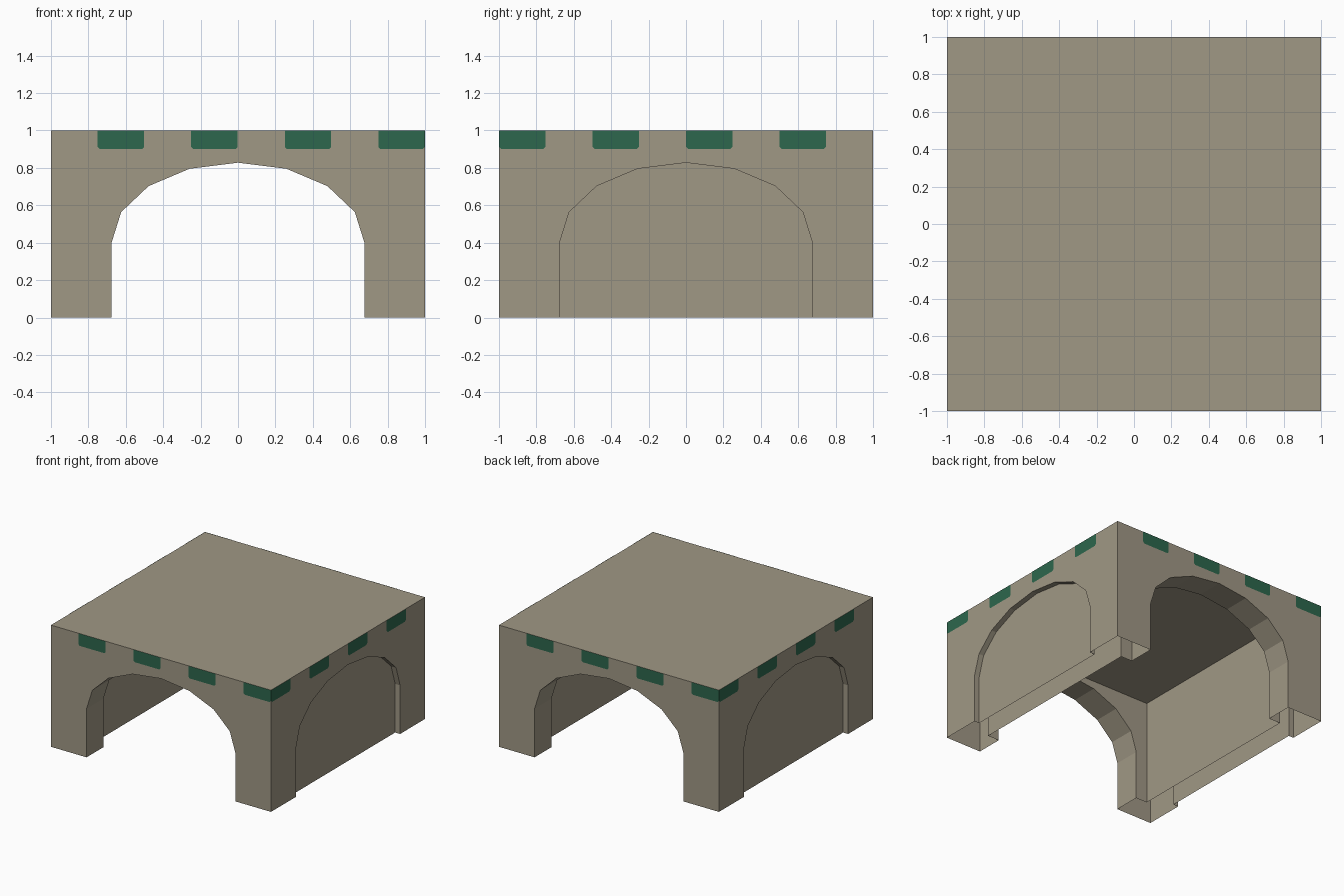
import bpy, bmesh, math
from mathutils import Matrix, Vector

if "Cube" in bpy.data.objects:
    bpy.data.objects.remove(bpy.data.objects["Cube"])

ROOM, CEILING = 0.78, 0.86      # inner hall half-width and height
RECESS = 0.955                  # plane of the blind arch panels

def material(name, rgb):
    m = bpy.data.materials.new(name)
    m.diffuse_color = (*rgb, 1)
    m.use_nodes = True
    m.node_tree.nodes["Principled BSDF"].inputs["Base Color"].default_value = m.diffuse_color
    return m

stone = material("stone", (0.352, 0.314, 0.235))
green = material("green", (0.026, 0.135, 0.074))

# Arch outline from right foot to left foot (u across, z up)
ARCH = [(0.676, 0)]
ARCH += [(0.676 * math.cos(math.pi * i / 8), 0.40 + 0.428 * math.sin(math.pi * i / 8)) for i in range(9)]
ARCH += [(-0.676, 0)]

def place(side, u, d, z):
    """Point on side 0 front, 1 right, 2 back, 3 left; d = distance from centre."""
    return Matrix.Rotation(side * math.pi / 2, 3, 'Z') @ Vector((u, -d, z))

def face(bm, pts):
    return bm.faces.new([bm.verts.new(p) for p in pts])

def frame(bm, side, half, top, d):
    """Wall with the arch opening cut out of it."""
    outline = [(-half, 0), (-half, top), (half, top), (half, 0)] + ARCH
    face(bm, [place(side, u, d, z) for u, z in outline])

def reveal(bm, side, d0, d1):
    """Thickness of the arch between two planes."""
    for (u0, z0), (u1, z1) in zip(ARCH, ARCH[1:]):
        face(bm, [place(side, u0, d0, z0), place(side, u1, d0, z1),
                  place(side, u1, d1, z1), place(side, u0, d1, z0)])

def finish(bm, name, mat, fix_normals=False):
    bmesh.ops.remove_doubles(bm, verts=bm.verts, dist=1e-4)
    if fix_normals:
        bmesh.ops.recalc_face_normals(bm, faces=bm.faces)
    me = bpy.data.meshes.new(name)
    bm.to_mesh(me)
    bm.free()
    me.materials.append(mat)
    bpy.context.collection.objects.link(bpy.data.objects.new(name, me))

# Hollow stone shell, open underneath
bm = bmesh.new()
for side in range(4):
    frame(bm, side, 1, 1, 1)
    if side % 2 == 0:           # open archway, front and back
        reveal(bm, side, 1, ROOM)
        frame(bm, side, ROOM, CEILING, ROOM)
    else:                       # blind arch, left and right
        reveal(bm, side, 1, RECESS)
        face(bm, [place(side, u, RECESS, z) for u, z in ARCH])
        face(bm, [place(side, u, ROOM, z) for u, z in
                  ((-ROOM, 0), (ROOM, 0), (ROOM, CEILING), (-ROOM, CEILING))])
for h, z in ((1, 1), (ROOM, CEILING)):   # roof and ceiling
    face(bm, [(-h, -h, z), (h, -h, z), (h, h, z), (-h, h, z)])
finish(bm, "arched_hall", stone, True)

# Painted green blocks along the top edge, meeting at two corners
bm = bmesh.new()
C = 0.012
for side in range(4):
    start = -0.75 if side % 2 == 0 else -1.0
    for i in range(4):
        a = start + 0.5 * i
        b = a + 0.248
        if b > 0.99:
            b = 1.0
        outline = [(a, 0.9 + C), (a + C, 0.9), (b - C, 0.9), (b, 0.9 + C), (b, 1), (a, 1)]
        face(bm, [place(side, u, 1.002, z) for u, z in outline])
finish(bm, "green_edge_blocks", green)
